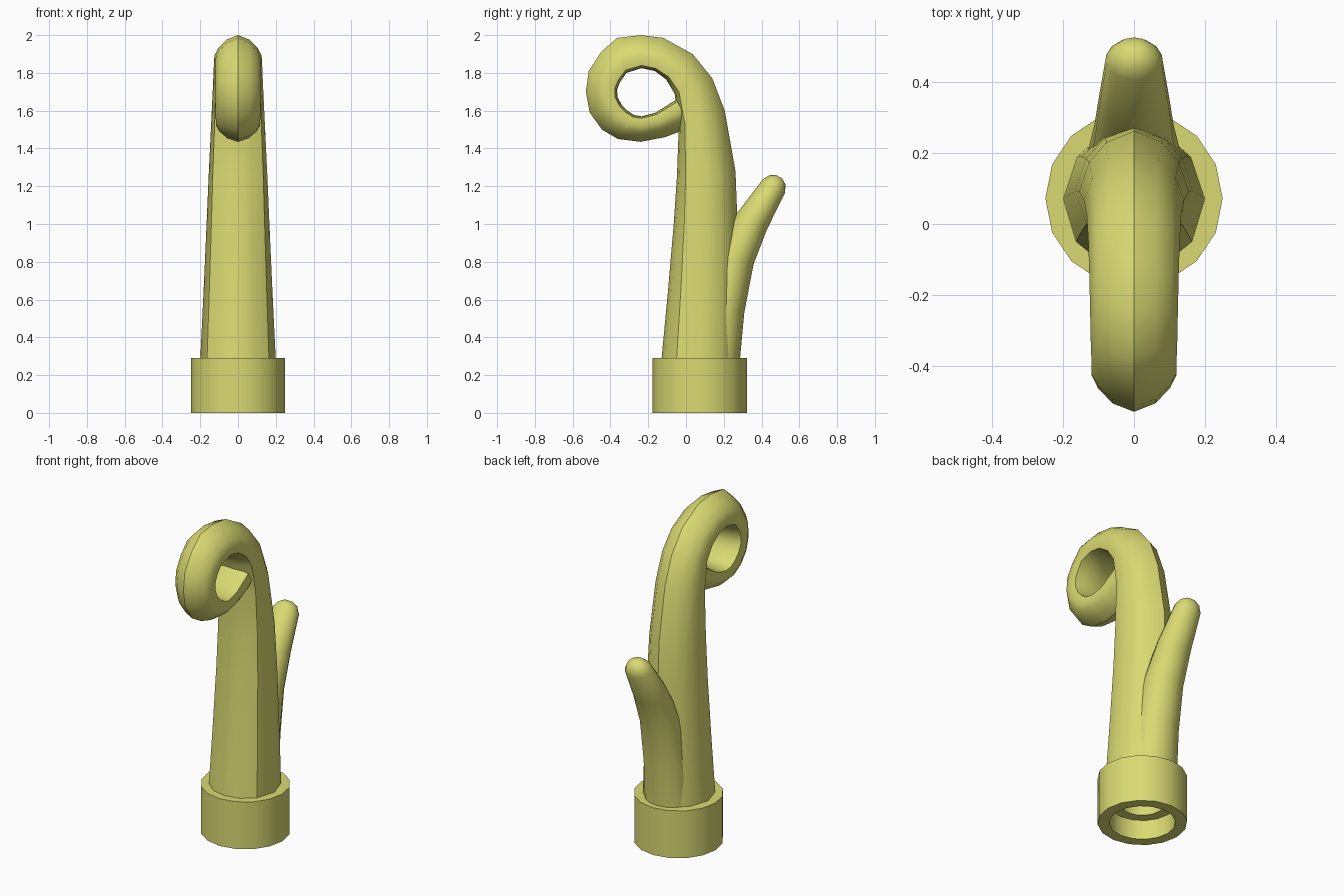
import bpy
import bmesh
from math import sin, cos, pi, radians
from mathutils import Vector

default = bpy.data.objects.get("Cube")
if default:
    bpy.data.objects.remove(default, do_unlink=True)

green = bpy.data.materials.new("yellow_green")
green.use_nodes = True
color = (0.70, 0.70, 0.17, 1)
green.diffuse_color = color
green.node_tree.nodes["Principled BSDF"].inputs["Base Color"].default_value = color


def loft(name, rings, sharp=(), closed=False):
    """Skin a list of equal rings; sharp lists the ring points that carry a crease."""
    bm = bmesh.new()
    rows = [[bm.verts.new(p) for p in ring] for ring in rings]
    n = len(rows[0])
    pairs = list(zip(rows, rows[1:]))
    if closed:
        pairs.append((rows[-1], rows[0]))
    for a, b in pairs:
        for i in range(n):
            j = (i + 1) % n
            bm.faces.new((a[i], a[j], b[j], b[i]))
    if not closed:
        bm.faces.new(rows[0])
        bm.faces.new(rows[-1])
    bmesh.ops.recalc_face_normals(bm, faces=bm.faces)
    creases = [bm.edges.get((a[i], b[i])) for a, b in pairs for i in sharp]
    mesh = bpy.data.meshes.new(name)
    for face in bm.faces:
        face.smooth = True
    for edge in bm.edges:
        if edge in creases or edge.calc_face_angle(0) > radians(45):
            edge.smooth = False
    bm.to_mesh(mesh)
    bm.free()
    mesh.materials.append(green)
    obj = bpy.data.objects.new(name, mesh)
    bpy.context.collection.objects.link(obj)
    return obj


# Curled stem: outer y, outer z, inner y, inner z, half width
stem_rails = [
    (.27, .28, -.13, .28, .2), (.275, .65, -.095, .65, .182),
    (.272, 1.02, -.065, 1, .166), (.262, 1.28, -.048, 1.25, .155),
    (.205, 1.6, -.038, 1.52, .141), (.14, 1.77, -.06, 1.69, .133),
    (.035, 1.9, -.105, 1.765, .129), (-.12, 1.985, -.165, 1.81, .126),
    (-.24, 2, -.235, 1.825, .124), (-.365, 1.985, -.315, 1.8, .122),
    (-.45, 1.91, -.35, 1.75, .12), (-.515, 1.81, -.365, 1.71, .12),
    (-.53, 1.7, -.362, 1.67, .12), (-.51, 1.59, -.34, 1.63, .119),
    (-.445, 1.5, -.31, 1.6, .118), (-.36, 1.45, -.275, 1.577, .117),
    (-.24, 1.435, -.235, 1.57, .115), (-.11, 1.46, -.16, 1.59, .112),
    (.02, 1.51, -.05, 1.66, .11),
]
stem_rings = []
for k, (oy, oz, iy, iz, w) in enumerate(stem_rails):
    f = min(k / 7, 1)
    # One half of the section: depth from inner to outer rail, share of width
    half = [(.05 - .03 * f, .45), (.2 - .12 * f, .82 + .1 * f), (.5 - .12 * f, 1),
            (.8 - .2 * f, .8 + .05 * f), (.93 - .07 * f, .5)]
    section = [(0, 0)] + half + [(1, 0)] + [(t, -s) for t, s in reversed(half)]
    stem_rings.append([(s * w, iy + (oy - iy) * t, iz + (oz - iz) * t) for t, s in section])
loft("curled_stem", stem_rings, sharp=(2, 6, 10))

# Side shoot behind the stem: centre y, centre z, depth radius, half width
shoot_rails = [
    (.17, .28, .115, .14), (.195, .55, .115, .13), (.255, .82, .108, .115),
    (.35, 1.015, .09, .1), (.465, 1.2, .069, .08), (.483, 1.233, .05, .058),
    (.493, 1.25, .02, .025),
]
shoot_rings = []
for k, (y, z, r, w) in enumerate(shoot_rails):
    before = shoot_rails[max(k - 1, 0)]
    after = shoot_rails[min(k + 1, len(shoot_rails) - 1)]
    along = Vector((after[0] - before[0], after[1] - before[1])).normalized()
    angles = [2 * pi * i / 14 for i in range(14)]
    shoot_rings.append([(w * sin(a), y + r * cos(a) * along.y, z - r * cos(a) * along.x)
                        for a in angles])
loft("side_shoot", shoot_rings)

# Collar with a stepped socket underneath
collar_profile = [(.06, .29), (.25, .29), (.25, 0), (.185, 0),
                  (.185, .12), (.125, .12), (.125, .25), (.06, .25)]
collar_rings = [[(r * cos(2 * pi * i / 16), .072 + r * sin(2 * pi * i / 16), z)
                 for i in range(16)] for r, z in collar_profile]
loft("collar", collar_rings, closed=True)

# Plug closing the top of the socket
plug_rings = [[(.1 * cos(2 * pi * i / 16), .072 + .1 * sin(2 * pi * i / 16), z)
               for i in range(16)] for z in (.255, .285)]
loft("socket_plug", plug_rings)
